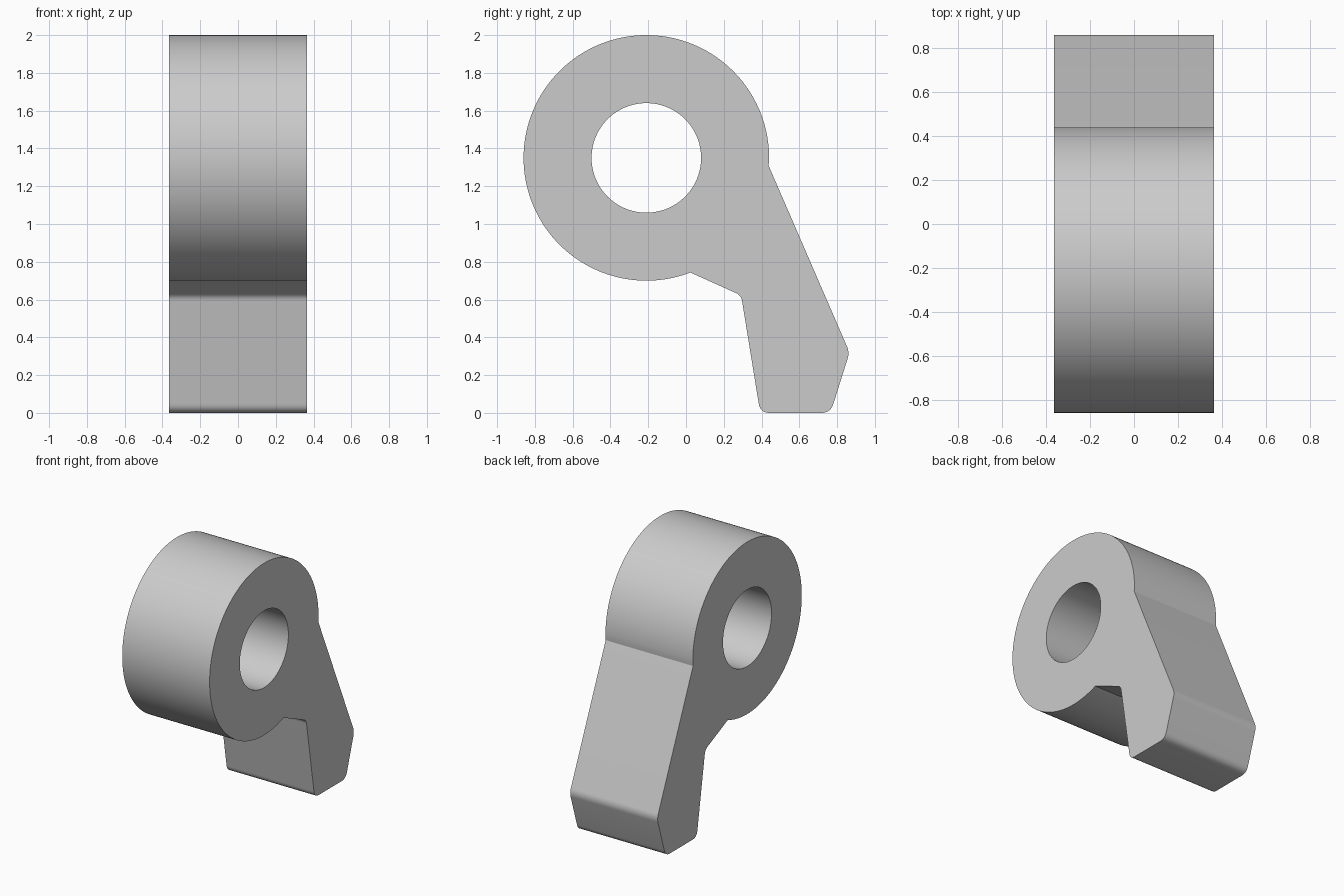
import bpy, bmesh, math
from mathutils import Vector

cube = bpy.data.objects.get("Cube")
if cube:
    bpy.data.objects.remove(cube, do_unlink=True)

HALF_WIDTH = 0.365
CENTRE = Vector((-0.21, 1.35))      # hub centre in (y, z)
HUB_R, BORE_R = 0.65, 0.29


def arc(radius, start, end, steps):
    """Points on a circle about the hub centre, angles in degrees."""
    angles = [math.radians(start + (end - start) * i / steps) for i in range(steps + 1)]
    return [CENTRE + radius * Vector((math.cos(a), math.sin(a))) for a in angles]


def rounded(prev, corner, following, length, steps=8):
    """Soft corner that leaves each neighbouring edge at the given length."""
    a = corner + (prev - corner).normalized() * length
    b = corner + (following - corner).normalized() * length
    ts = [i / steps for i in range(steps + 1)]
    return [a * (1 - t) ** 2 + corner * 2 * t * (1 - t) + b * t * t for t in ts]


# Outline: hub arc, then the arm with its softened corners
outline = arc(HUB_R, -1, 291, 140)
arm = [Vector(p) for p in ((0.292, 0.622), (0.393, 0), (0.765, 0), (0.866, 0.32))]
heel = Vector((0.437, 1.31))
path = [outline[-1]] + arm + [heel]
for i, length in enumerate((0.03, 0.05, 0.05, 0.035), start=1):
    outline += rounded(path[i - 1], path[i], path[i + 1], length)
outline.append(heel)
bore = arc(BORE_R, 0, 360, 96)[:-1]

# Fill the flat side between outline and bore, then extrude it across the width
bm = bmesh.new()
edges = []
for loop in (outline, bore):
    verts = [bm.verts.new((-HALF_WIDTH, p.x, p.y)) for p in loop]
    edges += [bm.edges.new((v, verts[i - 1])) for i, v in enumerate(verts)]
bmesh.ops.triangle_fill(bm, use_beauty=True, use_dissolve=False, edges=edges)
side = bmesh.ops.extrude_face_region(bm, geom=bm.faces[:], use_keep_orig=True)
moved = [g for g in side["geom"] if isinstance(g, bmesh.types.BMVert)]
bmesh.ops.translate(bm, verts=moved, vec=(2 * HALF_WIDTH, 0, 0))
bmesh.ops.recalc_face_normals(bm, faces=bm.faces[:])

mesh = bpy.data.meshes.new("lever_with_hub")
bm.to_mesh(mesh)
bm.free()
lever = bpy.data.objects.new("lever_with_hub", mesh)
bpy.context.collection.objects.link(lever)

# Plain grey finish
grey = bpy.data.materials.new("light_grey")
grey.use_nodes = True
colour = (0.6, 0.6, 0.6, 1)
grey.diffuse_color = colour
grey.node_tree.nodes["Principled BSDF"].inputs["Base Color"].default_value = colour
mesh.materials.append(grey)

bpy.ops.object.select_all(action="DESELECT")
lever.select_set(True)
bpy.context.view_layer.objects.active = lever
bpy.ops.object.shade_smooth_by_angle(angle=math.radians(20))
